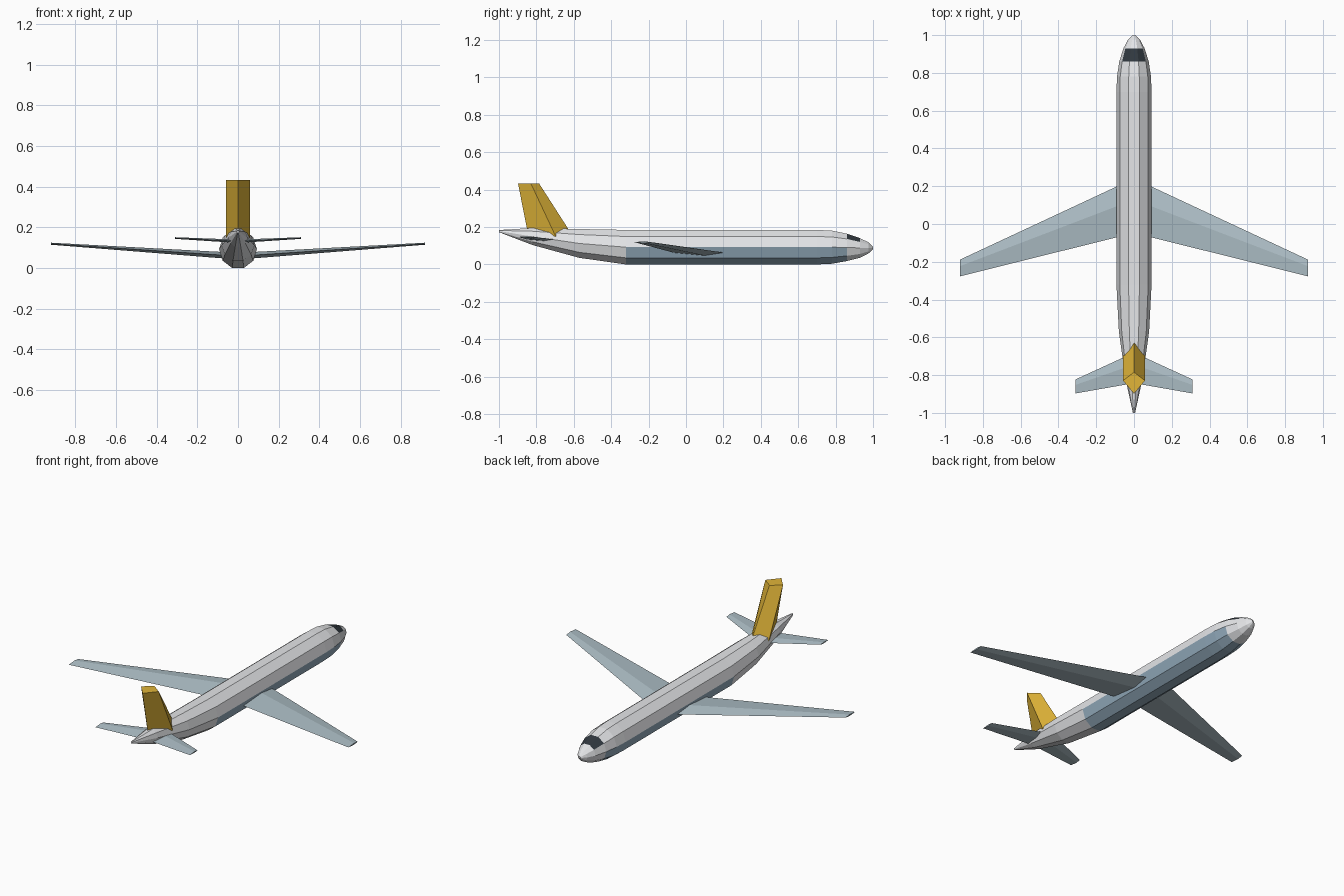
import bpy, bmesh, math
from mathutils import Vector

if "Cube" in bpy.data.objects:
    bpy.data.objects.remove(bpy.data.objects["Cube"])


def material(name, rgb):
    m = bpy.data.materials.new(name)
    m.diffuse_color = (*rgb, 1)
    m.use_nodes = True
    m.node_tree.nodes["Principled BSDF"].inputs["Base Color"].default_value = m.diffuse_color
    return m


GREY = material("hull_grey", (0.78, 0.79, 0.81))
BELLY = material("belly_blue", (0.30, 0.42, 0.52))
WING = material("wing_grey_blue", (0.43, 0.53, 0.58))
GOLD = material("fin_gold", (0.75, 0.46, 0.04))
GLASS = material("glass_dark", (0.03, 0.04, 0.05))


def loft(name, sections, mats, pick=None):
    """Skin equal-length closed sections; pick(section, side) gives a material slot."""
    bm = bmesh.new()
    rings = [[bm.verts.new(p) for p in s] for s in sections]
    n = len(rings[0])
    for i, (a, b) in enumerate(zip(rings, rings[1:])):
        for k in range(n):
            j = (k + 1) % n
            f = bm.faces.new((a[k], a[j], b[j], b[k]))
            if pick:
                f.material_index = pick(i, k)
    bm.faces.new(rings[0])
    bm.faces.new(rings[-1])
    bmesh.ops.recalc_face_normals(bm, faces=bm.faces)
    mesh = bpy.data.meshes.new(name)
    bm.to_mesh(mesh)
    bm.free()
    for m in mats:
        mesh.materials.append(m)
    obj = bpy.data.objects.new(name, mesh)
    bpy.context.collection.objects.link(obj)
    return obj


# Fuselage: ten-sided stations (y, half width, half height, centre z)
SIDES = 10
stations = [
    (-1.00, 0.006, 0.006, 0.178),
    (-0.82, 0.045, 0.048, 0.149),
    (-0.57, 0.080, 0.081, 0.112),
    (-0.32, 0.093, 0.097, 0.092),
    (0.70, 0.093, 0.097, 0.092),
    (0.78, 0.090, 0.093, 0.092),
    (0.86, 0.078, 0.077, 0.091),
    (0.93, 0.056, 0.055, 0.088),
    (0.975, 0.032, 0.032, 0.088),
    (1.00, 0.006, 0.006, 0.088),
]


def ring(y, rx, rz, cz):
    angles = [math.tau * k / SIDES for k in range(SIDES)]
    return [Vector((rx * math.cos(a), y, cz + rz * math.sin(a))) for a in angles]


def hull_material(i, k):
    if i == 6 and k in (1, 2, 3):      # windscreen
        return 2
    if 3 <= i <= 5 and k >= SIDES // 2:  # painted belly
        return 1
    return 0


loft("fuselage", [ring(*s) for s in stations], [GREY, BELLY, GLASS], hull_material)


def diamond(origin, lead, trail, half, up):
    """Four-point aerofoil along y with its thickest point at 40 percent chord."""
    o, u = Vector(origin), Vector(up)
    ridge = lead + 0.39 * (trail - lead)
    at = lambda y: o + Vector((0, y, 0))
    return [at(lead), at(ridge) + u * half, at(trail), at(ridge) - u * half]


# Main wings and tailplanes, one per side
for side, label in ((-1, "left"), (1, "right")):
    loft(label + "_wing", [
        diamond((side * 0.05, 0, 0.061), 0.218, -0.06, 0.016, (0, 0, 1)),
        diamond((side * 0.92, 0, 0.119), -0.188, -0.277, 0.005, (0, 0, 1)),
    ], [WING])
    loft(label + "_tailplane", [
        diamond((side * 0.02, 0, 0.132), -0.69, -0.846, 0.008, (0, 0, 1)),
        diamond((side * 0.31, 0, 0.147), -0.823, -0.897, 0.004, (0, 0, 1)),
    ], [WING])

# Tail fin
loft("tail_fin", [
    diamond((0, 0, 0.15), -0.604, -0.842, 0.058, (1, 0, 0)),
    diamond((0, 0, 0.432), -0.785, -0.898, 0.058, (1, 0, 0)),
], [GOLD])
